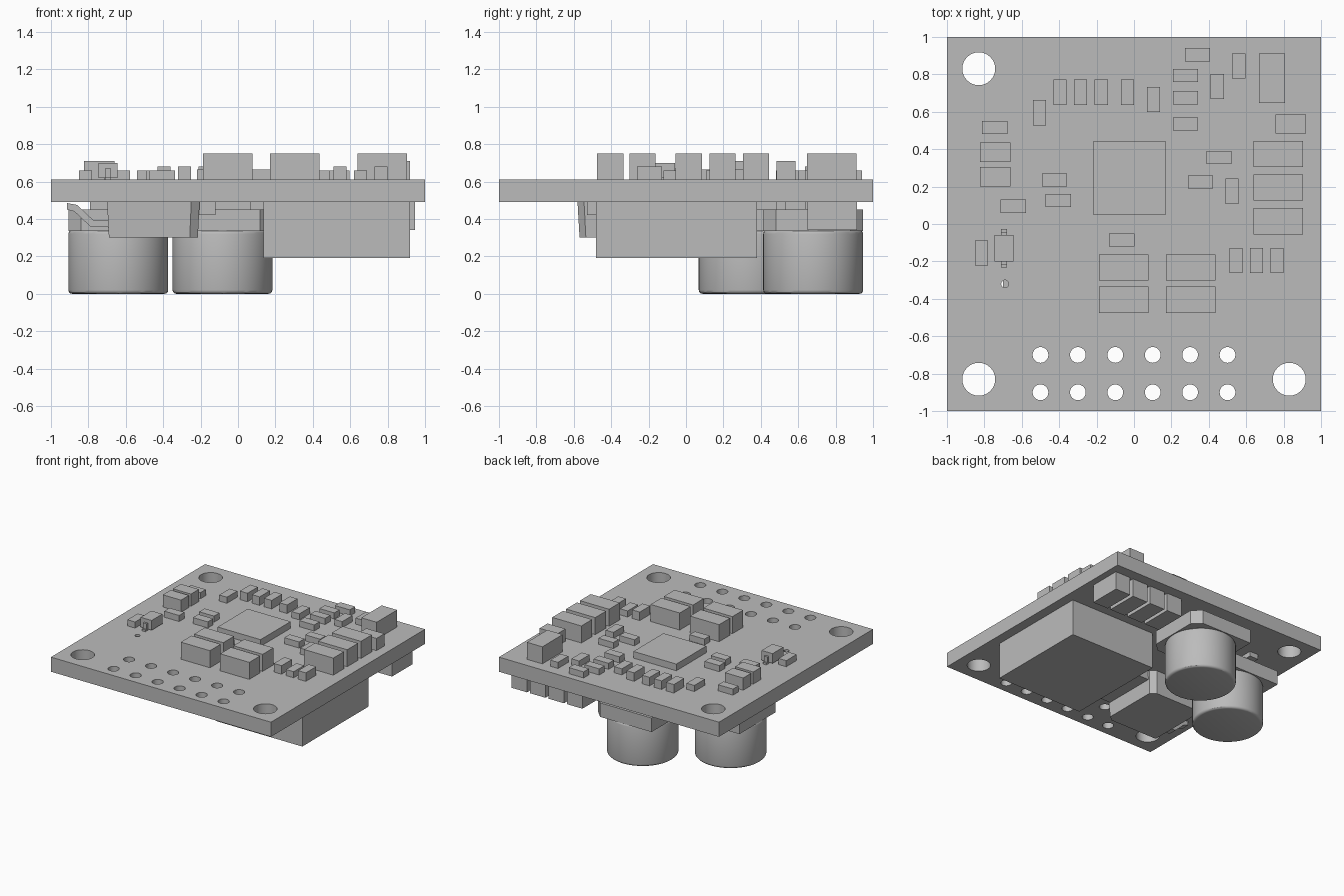
import bpy
import bmesh

default_cube = bpy.data.objects.get("Cube")
if default_cube:
    bpy.data.objects.remove(default_cube, do_unlink=True)

grey = bpy.data.materials.new("plain_grey")
grey.use_nodes = True
grey.diffuse_color = (0.5, 0.5, 0.5, 1)
grey.node_tree.nodes["Principled BSDF"].inputs["Base Color"].default_value = (0.5, 0.5, 0.5, 1)

BOTTOM, TOP = 0.49, 0.61


def finish(name, bm):
    bmesh.ops.recalc_face_normals(bm, faces=bm.faces)
    mesh = bpy.data.meshes.new(name)
    bm.to_mesh(mesh)
    bm.free()
    mesh.materials.append(grey)
    obj = bpy.data.objects.new(name, mesh)
    bpy.context.collection.objects.link(obj)
    return obj


def prism(name, points, low, high, axis="z", shrink=1.0):
    """Extrude a closed profile; shrink tapers the low end about its middle."""
    bm = bmesh.new()
    mid = [(min(p[i] for p in points) + max(p[i] for p in points)) / 2 for i in (0, 1)]
    rings = []
    for level, s in ((low, shrink), (high, 1.0)):
        flat = [(mid[0] + (a - mid[0]) * s, mid[1] + (b - mid[1]) * s) for a, b in points]
        rings.append([bm.verts.new((a, b, level) if axis == "z" else (a, level, b)) for a, b in flat])
    bm.faces.new(rings[0])
    bm.faces.new(rings[1])
    for i in range(len(points)):
        j = (i + 1) % len(points)
        bm.faces.new((rings[0][i], rings[0][j], rings[1][j], rings[1][i]))
    return finish(name, bm)


def box(name, x, y, w, d, low, high):
    a, b = w / 2, d / 2
    return prism(name, [(x - a, y - b), (x + a, y - b), (x + a, y + b), (x - a, y + b)], low, high)


def cylinder(name, x, y, radius, low, high, sides=48):
    bpy.ops.mesh.primitive_cylinder_add(vertices=sides, radius=radius, depth=high - low,
                                        location=(x, y, (low + high) / 2))
    obj = bpy.context.object
    obj.name = name
    obj.data.materials.append(grey)
    return obj


# Board with mounting holes, pin holes and one marker hole
board = box("board", 0, 0, 2, 2, BOTTOM, TOP)
holes = [(-0.83, 0.83, 0.088), (-0.83, -0.83, 0.088), (0.83, -0.83, 0.088), (-0.69, -0.32, 0.02)]
holes += [(-0.5 + 0.2 * i, y, 0.042) for i in range(6) for y in (-0.7, -0.9)]
cutters = [cylinder("hole_cutter", x, y, r, BOTTOM - 0.1, TOP + 0.1, 32) for x, y, r in holes]
bpy.ops.object.select_all(action="DESELECT")
for c in cutters:
    c.select_set(True)
bpy.context.view_layer.objects.active = cutters[0]
bpy.ops.object.join()
cutter = bpy.context.object
cutter.hide_render = True
cut = board.modifiers.new("holes", "BOOLEAN")
cut.operation = "DIFFERENCE"
cut.solver = "EXACT"
cut.object = cutter
bpy.ops.object.select_all(action="DESELECT")
board.select_set(True)
bpy.context.view_layer.objects.active = board
bpy.ops.object.modifier_apply(modifier=cut.name)
bpy.data.objects.remove(cutter, do_unlink=True)
bpy.ops.object.shade_smooth_by_angle()

# Main chip on top
box("main_chip", -0.025, 0.245, 0.39, 0.39, TOP, 0.665)

# Large and medium block parts on top
for x in (-0.055, 0.303):
    for y in (-0.232, -0.405):
        box("large_block", x, y, 0.265, 0.14, TOP, 0.75)
for y in (0.015, 0.195, 0.375):
    box("large_block", 0.772, y, 0.265, 0.14, TOP, 0.75)
box("large_block", 0.737, 0.78, 0.14, 0.265, TOP, 0.75)
for x, y in ((-0.742, 0.383), (-0.742, 0.253), (0.838, 0.535)):
    box("medium_block", x, y, 0.165, 0.103, TOP, 0.71)

# Small parts standing along y, then along x
tall = [(-0.395, 0.705), (-0.285, 0.705), (-0.175, 0.705), (-0.035, 0.705),
        (0.545, -0.195), (0.765, -0.195)]
low = [(-0.505, 0.595), (0.105, 0.665), (0.445, 0.735), (0.56, 0.845),
       (0.525, 0.175), (0.655, -0.195), (-0.815, -0.155)]
for spots, height in ((tall, 0.68), (low, 0.66)):
    for x, y in spots:
        box("small_part", x, y, 0.07, 0.135, TOP, height)
for x, y in ((0.34, 0.905), (0.275, 0.795), (0.275, 0.675), (0.275, 0.535), (0.455, 0.355),
             (0.355, 0.225), (-0.425, 0.235), (-0.405, 0.125), (-0.645, 0.095),
             (-0.065, -0.085), (-0.745, 0.515)):
    box("small_part_sideways", x, y, 0.135, 0.07, TOP, 0.66)

# Small diode with stepped leads
box("diode_body", -0.695, -0.13, 0.1, 0.14, 0.62, 0.70)
for side in (-1, 1):
    box("diode_lead", -0.695, -0.13 + side * 0.078, 0.03, 0.02, TOP, 0.67)
    box("diode_foot", -0.695, -0.13 + side * 0.092, 0.03, 0.02, TOP, 0.625)

# Underside coil block and row of four blocks
box("coil_block", 0.528, -0.05, 0.785, 0.86, 0.19, BOTTOM)
for i in range(4):
    box("underside_block", 0.875 - 0.168 * i, 0.782, 0.14, 0.265, 0.34, BOTTOM)


# Round cans on square bases with two cut corners
def can(x, y, cut_side):
    can_body = cylinder("can_body", x, y, 0.267, 0, 0.34, 64)
    bevel = can_body.modifiers.new("rounded_rim", "BEVEL")
    bevel.width = 0.02
    bevel.segments = 3
    bpy.ops.object.modifier_apply(modifier=bevel.name)
    bpy.ops.object.shade_smooth_by_angle()
    h, c = 0.267, 0.067
    shape = [(-h, -h), (h - c, -h), (h, c - h), (h, h - c), (h - c, h), (-h, h)]
    if cut_side == "front":
        shape = [(b, -a) for a, b in shape]
    prism("can_base", [(x + a, y + b) for a, b in shape], 0.335, 0.45)
    box("can_spacer", x, y, 0.3, 0.3, 0.45, BOTTOM)
    for side in (-1, 1):
        if cut_side == "front":
            box("can_lead", x, y + side * 0.21, 0.08, 0.2, 0.45, BOTTOM)
        else:
            box("can_lead", x + side * 0.21, y, 0.2, 0.08, 0.45, BOTTOM)


can(-0.64, 0.335, "front")
can(-0.083, 0.68, "right")

# Power transistor underneath: tapered body, flat tab, bent leads
prism("transistor_body", [(-0.70, -0.58), (-0.25, -0.58), (-0.205, -0.545), (-0.205, -0.065),
                          (-0.25, -0.03), (-0.70, -0.03)], 0.30, BOTTOM, shrink=0.96)
box("transistor_tab", -0.175, -0.305, 0.11, 0.45, 0.42, BOTTOM)
lead = [(-0.915, 0.485), (-0.915, 0.45), (-0.875, 0.44), (-0.79, 0.36), (-0.68, 0.355),
        (-0.68, 0.39), (-0.775, 0.395), (-0.86, 0.475)]
for y in (-0.49, -0.12):
    prism("transistor_lead", lead, y - 0.035, y + 0.035, axis="y")
